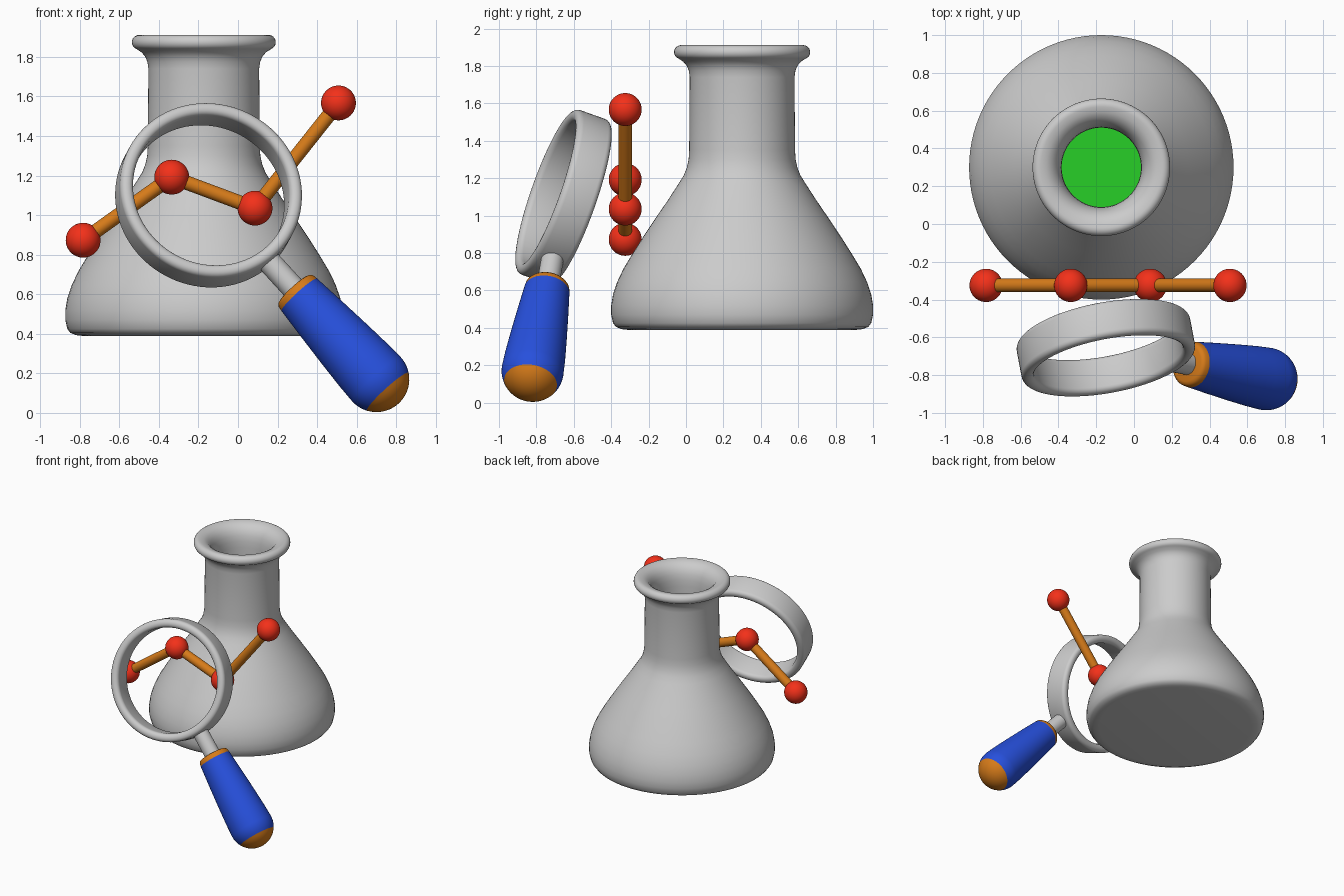
import bpy, bmesh
from math import sin, cos, pi, radians
from mathutils import Vector, Matrix

if "Cube" in bpy.data.objects:
    bpy.data.objects.remove(bpy.data.objects["Cube"])


def material(name, rgb):
    m = bpy.data.materials.new(name)
    m.diffuse_color = (*rgb, 1)
    m.use_nodes = True
    m.node_tree.nodes["Principled BSDF"].inputs["Base Color"].default_value = m.diffuse_color
    return m


RED = material("red", (0.9, 0.03, 0.01))
ORANGE = material("orange", (0.68, 0.2, 0.01))
BLUE = material("blue", (0.02, 0.08, 0.72))
GREEN = material("green", (0.02, 0.62, 0.02))


def finish(name, bm, mat=None, angle=35):
    me = bpy.data.meshes.new(name)
    bmesh.ops.recalc_face_normals(bm, faces=bm.faces)
    bm.to_mesh(me)
    bm.free()
    ob = bpy.data.objects.new(name, me)
    bpy.context.collection.objects.link(ob)
    if mat:
        me.materials.append(mat)
    bpy.ops.object.select_all(action='DESELECT')
    ob.select_set(True)
    bpy.context.view_layer.objects.active = ob
    bpy.ops.object.shade_smooth_by_angle(angle=radians(angle))
    return ob


def frame(origin, axis):
    """Matrix placing local z along axis at origin."""
    q = Vector(axis).to_track_quat('Z', 'Y')
    return Matrix.Translation(origin) @ q.to_matrix().to_4x4()


def lathe(name, profile, matrix, mat=None, closed=False, n=72):
    """Revolve (radius, height) points around local z."""
    bm = bmesh.new()
    vs = [bm.verts.new((r, 0, z)) for r, z in profile]
    pairs = list(zip(vs, vs[1:])) + ([(vs[-1], vs[0])] if closed else [])
    edges = [bm.edges.new(p) for p in pairs]
    bmesh.ops.spin(bm, geom=vs + edges, cent=(0, 0, 0), axis=(0, 0, 1),
                   angle=2 * pi, steps=n, use_merge=True)
    bmesh.ops.remove_doubles(bm, verts=bm.verts, dist=1e-5)
    bm.transform(matrix)
    return finish(name, bm, mat)


def arc(cr, cz, rad, a0, a1, n):
    return [(cr + rad * cos(radians(a0 + (a1 - a0) * i / n)),
             cz + rad * sin(radians(a0 + (a1 - a0) * i / n))) for i in range(n + 1)]


# flask: outer wall, rolled lip, inner wall
at_flask = Matrix.Translation((-0.173, 0.30, 0))
outer = [(0, 0.388), (0.60, 0.388), (0.645, 0.393), (0.675, 0.405), (0.69, 0.425),
         (0.70, 0.47), (0.70, 0.52), (0.69, 0.58), (0.668, 0.645), (0.635, 0.715),
         (0.59, 0.79), (0.53, 0.885), (0.46, 0.99), (0.395, 1.085), (0.34, 1.17),
         (0.312, 1.215), (0.296, 1.255), (0.286, 1.30), (0.283, 1.35), (0.28, 1.74),
         (0.285, 1.775), (0.297, 1.803), (0.315, 1.823), (0.335, 1.836)]
lip = arc(0.327, 1.874, 0.037, -70, 100, 10)
inner = [(0.29, 1.904), (0.262, 1.888), (0.238, 1.86), (0.222, 1.825), (0.213, 1.78),
         (0.21, 1.73), (0.21, 1.33), (0.23, 1.22), (0.34, 1.04), (0.53, 0.75),
         (0.61, 0.60), (0.63, 0.50), (0.60, 0.455), (0, 0.45)]
lathe("flask", outer + lip + inner, at_flask, n=96)

# liquid inside the flask
lathe("flask_liquid", [(0, 0.46), (0.59, 0.46), (0.62, 0.50), (0.60, 0.60),
                       (0.52, 0.75), (0.39, 0.95), (0, 0.95)], at_flask, GREEN)

# molecule chain: balls joined by rods
nodes = [Vector((x, -0.325, z)) for x, z in
         ((-0.783, 0.873), (-0.335, 1.192), (0.086, 1.035), (0.508, 1.567))]
for i, p in enumerate(nodes):
    bm = bmesh.new()
    bmesh.ops.create_uvsphere(bm, u_segments=40, v_segments=24, radius=0.088,
                              matrix=Matrix.Translation(p))
    finish(f"molecule_ball_{i + 1}", bm, RED)
for i, (a, b) in enumerate(zip(nodes, nodes[1:])):
    bm = bmesh.new()
    bmesh.ops.create_cone(bm, cap_ends=True, segments=32, radius1=0.036, radius2=0.036,
                          depth=(b - a).length, matrix=frame((a + b) / 2, b - a))
    finish(f"molecule_rod_{i + 1}", bm, ORANGE)

# magnifier frame ring: rounded band
centre = Vector((-0.149, -0.655, 1.10))
normal = Vector((0.176, -0.928, 0.329))
band = []
for sr, sz, a in ((1, 1, 0), (-1, 1, 90), (-1, -1, 180), (1, -1, 270)):
    band += arc(0.434 + sr * 0.003, sz * 0.07, 0.03, a, a + 90, 5)
lathe("magnifier_ring", band, frame(centre, normal), closed=True, n=96)

# magnifier stem, collar, grip and end cap along one axis
at_handle = frame(centre, Vector((0.849, -0.165, -0.93)))
lathe("magnifier_stem", [(0, 0.43), (0.06, 0.43), (0.06, 0.68), (0, 0.68)], at_handle, n=40)
lathe("handle_collar", [(0, 0.645), (0.095, 0.645), (0.109, 0.65), (0.118, 0.662),
                        (0.122, 0.687), (0, 0.687)], at_handle, ORANGE)
lathe("handle_grip", [(0, 0.687), (0.122, 0.687), (0.137, 0.85), (0.152, 1.03),
                      (0.162, 1.17)] + arc(0, 1.27, 0.166, 0, 31, 5) + [(0, 1.355)],
      at_handle, BLUE)
lathe("handle_end_cap", [(0, 1.355)] + arc(0, 1.27, 0.166, 31, 90, 9), at_handle, ORANGE)
